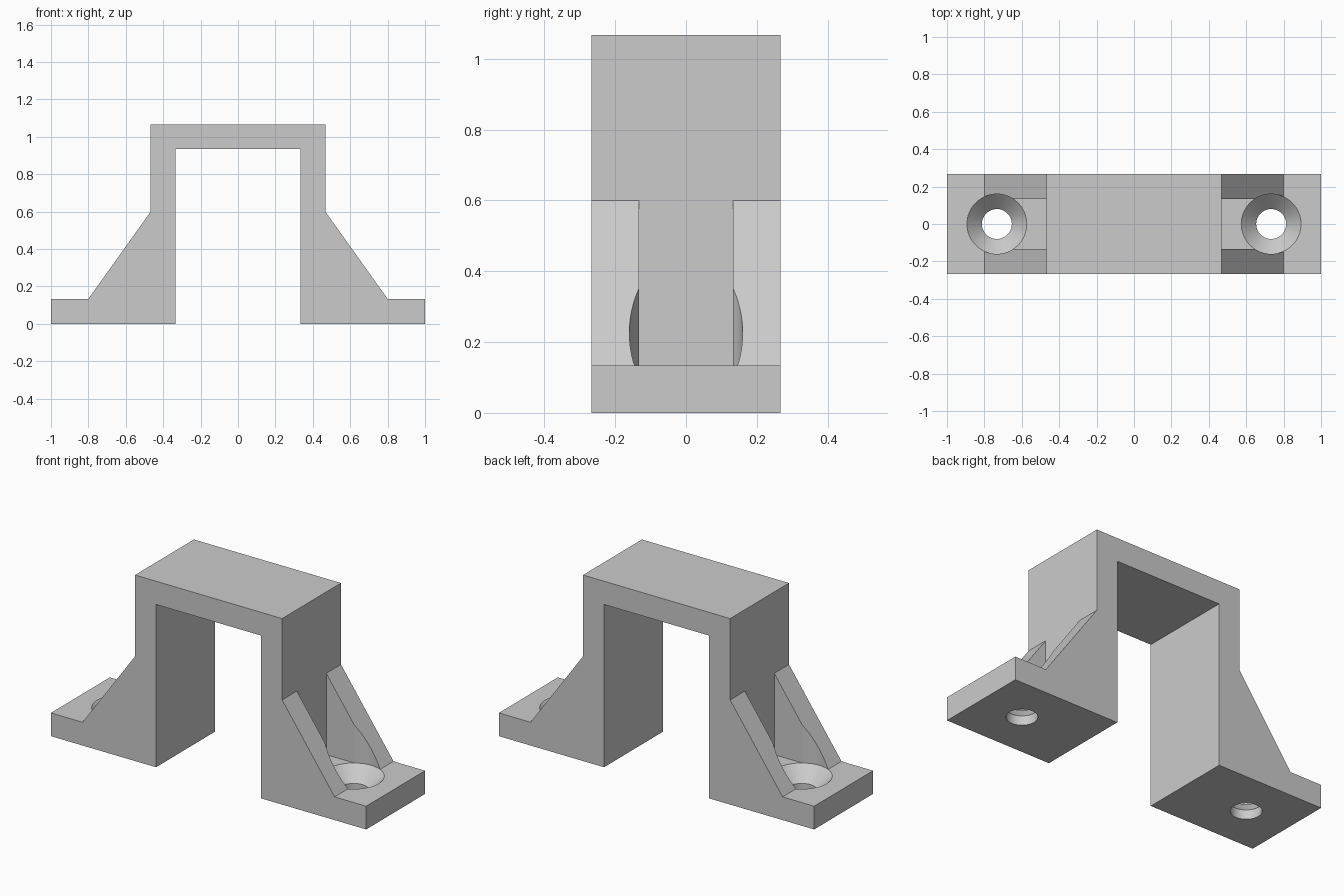
import bpy, bmesh
from math import tau
from mathutils import Vector

cube = bpy.data.objects.get("Cube")
if cube:
    bpy.data.objects.remove(cube, do_unlink=True)

U = 1 / 15  # design module

grey = bpy.data.materials.new("light grey")
grey.use_nodes = True
colour = (0.6, 0.6, 0.6, 1)
grey.diffuse_color = colour
grey.node_tree.nodes["Principled BSDF"].inputs["Base Color"].default_value = colour


def finish(name, bm):
    bmesh.ops.recalc_face_normals(bm, faces=bm.faces)
    mesh = bpy.data.meshes.new(name)
    bm.to_mesh(mesh)
    bm.free()
    mesh.materials.append(grey)
    obj = bpy.data.objects.new(name, mesh)
    bpy.context.collection.objects.link(obj)
    return obj


def prism(name, profile, half_depth):
    """Extrude an x-z profile evenly along y."""
    bm = bmesh.new()
    face = bm.faces.new([bm.verts.new((x * U, -half_depth * U, z * U)) for x, z in profile])
    ext = bmesh.ops.extrude_face_region(bm, geom=[face])["geom"]
    for v in ext:
        if isinstance(v, bmesh.types.BMVert):
            v.co.y = half_depth * U
    return finish(name, bm)


def turned(name, profile, x):
    """Revolve a radius-height profile about a vertical axis at x."""
    bm = bmesh.new()
    verts = [bm.verts.new(((x + r) * U, 0, z * U)) for r, z in profile]
    edges = [bm.edges.new(pair) for pair in zip(verts, verts[1:])]
    bmesh.ops.spin(bm, geom=verts + edges, cent=(x * U, 0, 0), axis=(0, 0, 1),
                   angle=tau, steps=64, use_duplicate=False)
    bmesh.ops.remove_doubles(bm, verts=bm.verts, dist=1e-5)
    return finish(name, bm)


def cut(body, cutter):
    cutter.hide_render = True
    mod = body.modifiers.new("cut", "BOOLEAN")
    mod.operation = "DIFFERENCE"
    mod.solver = "EXACT"
    mod.object = cutter
    bpy.context.view_layer.objects.active = body
    bpy.ops.object.modifier_apply(modifier=mod.name)
    bpy.data.objects.remove(cutter, do_unlink=True)


# Bracket body: arch, sloped braces and feet as one profile
half = [(5, 14), (5, 0), (15, 0), (15, 2), (12, 2), (7, 9), (7, 16)]
outline = half + [(-x, z) for x, z in reversed(half)]
bracket = prism("bracket", outline, 4)

# Pocket between the braces, then a countersunk screw hole with head clearance
hole = [(0, -1), (1.2, -1), (1.2, 0.8), (2.4, 2), (2.4, 10), (0, 10)]
for side in (-1, 1):
    pocket = [(7, 2), (12, 2), (12, 9), (7, 9)]
    cut(bracket, prism("pocket_cutter", [(side * x, z) for x, z in pocket], 2))
    cut(bracket, turned("hole_cutter", hole, side * 11))

# Smooth hole walls, crisp edges
bpy.ops.object.select_all(action="DESELECT")
bracket.select_set(True)
bpy.context.view_layer.objects.active = bracket
bpy.ops.object.shade_smooth_by_angle()
